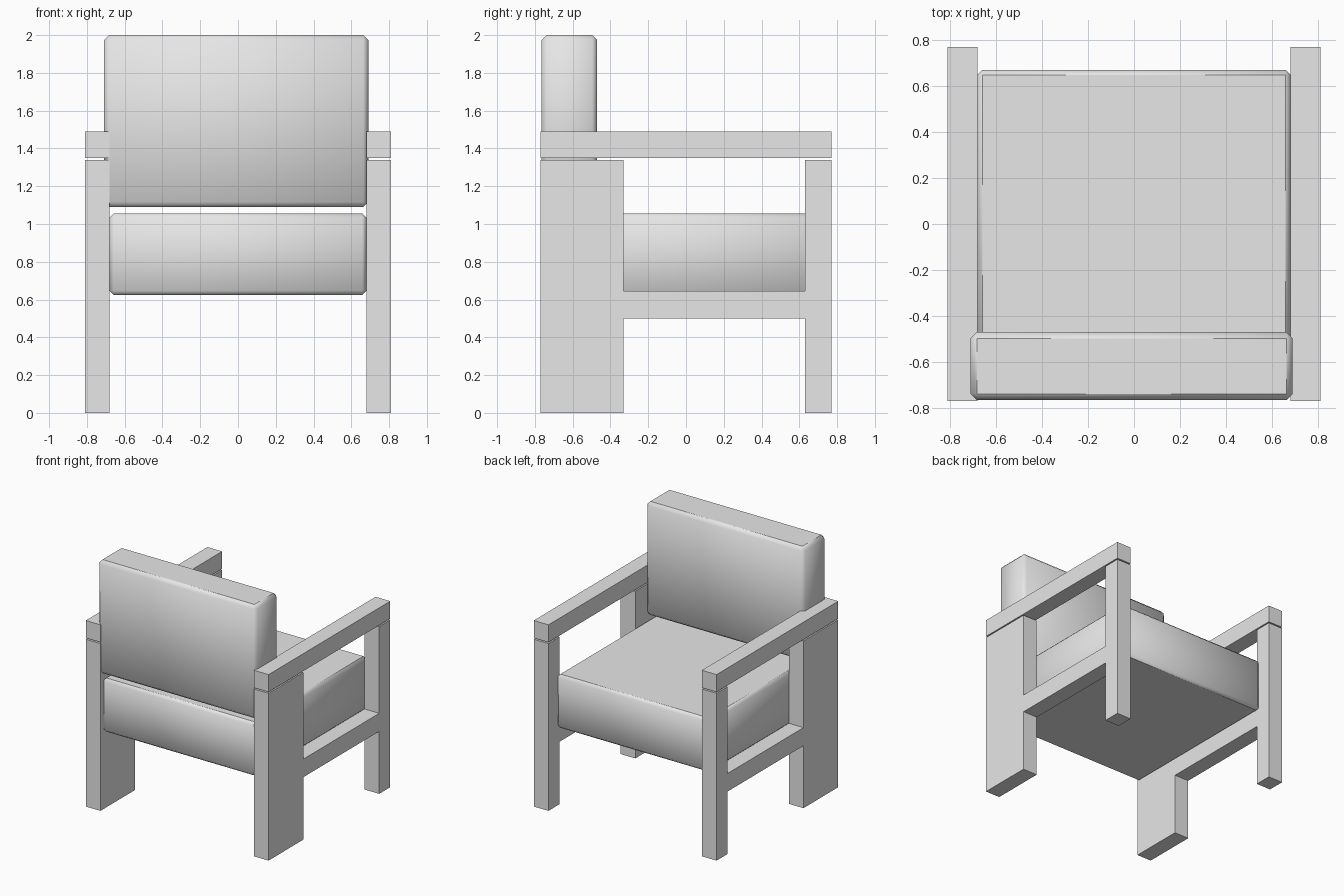
import bpy
import bmesh

cube = bpy.data.objects.get("Cube")
if cube:
    bpy.data.objects.remove(cube, do_unlink=True)

grey = bpy.data.materials.new("light_grey")
grey.use_nodes = True
colour = (0.8, 0.8, 0.8, 1)
grey.diffuse_color = colour
grey.node_tree.nodes["Principled BSDF"].inputs["Base Color"].default_value = colour


def finish(name, bm):
    bmesh.ops.recalc_face_normals(bm, faces=bm.faces)
    mesh = bpy.data.meshes.new(name)
    bm.to_mesh(mesh)
    bm.free()
    mesh.materials.append(grey)
    obj = bpy.data.objects.new(name, mesh)
    bpy.context.collection.objects.link(obj)
    return obj


def extrude_profile(name, profile, x0, x1):
    """Extrude a (y, z) outline from x0 to x1."""
    bm = bmesh.new()
    face = bm.faces.new([bm.verts.new((x0, y, z)) for y, z in profile])
    result = bmesh.ops.extrude_face_region(bm, geom=[face])
    verts = [v for v in result["geom"] if isinstance(v, bmesh.types.BMVert)]
    bmesh.ops.translate(bm, vec=(x1 - x0, 0, 0), verts=verts)
    return finish(name, bm)


def cushion(name, low, high, chamfer):
    """Chamfered box, smooth around the sides, flat above and below."""
    bm = bmesh.new()
    bmesh.ops.create_cube(bm, size=1)
    for v in bm.verts:
        for i in range(3):
            v.co[i] = low[i] if v.co[i] < 0 else high[i]
    bmesh.ops.bevel(bm, geom=bm.edges[:], offset=chamfer, segments=1,
                    affect='EDGES')
    bm.normal_update()
    for f in bm.faces:
        f.smooth = abs(f.normal.z) < 0.99
    return finish(name, bm)


# Side frames: broad rear leg, slim front leg and the rail between them
BACK, FRONT, REAR_LEG, FRONT_LEG = -0.77, 0.77, -0.33, 0.63
LEG_TOP, RAIL_LOW, RAIL_TOP = 1.34, 0.5, 0.645
INNER, OUTER = 0.68, 0.81
frame = [(BACK, 0), (REAR_LEG, 0), (REAR_LEG, RAIL_LOW), (FRONT_LEG, RAIL_LOW),
         (FRONT_LEG, 0), (FRONT, 0), (FRONT, LEG_TOP), (FRONT_LEG, LEG_TOP),
         (FRONT_LEG, RAIL_TOP), (REAR_LEG, RAIL_TOP), (REAR_LEG, LEG_TOP),
         (BACK, LEG_TOP)]

# Armrests, resting just above the legs
arm = [(BACK, 1.35), (FRONT, 1.35), (FRONT, 1.49), (BACK, 1.49)]

for side, sign in (("left", 1), ("right", -1)):
    extrude_profile(side + "_side_frame", frame, sign * INNER, sign * OUTER)
    extrude_profile(side + "_armrest", arm, sign * INNER, sign * OUTER)

# Cushions
cushion("seat_cushion", (-0.68, -0.75, 0.625), (0.68, 0.67, 1.055), 0.022)
cushion("back_cushion", (-0.71, -0.765, 1.09), (0.69, -0.47, 2.0), 0.027)
